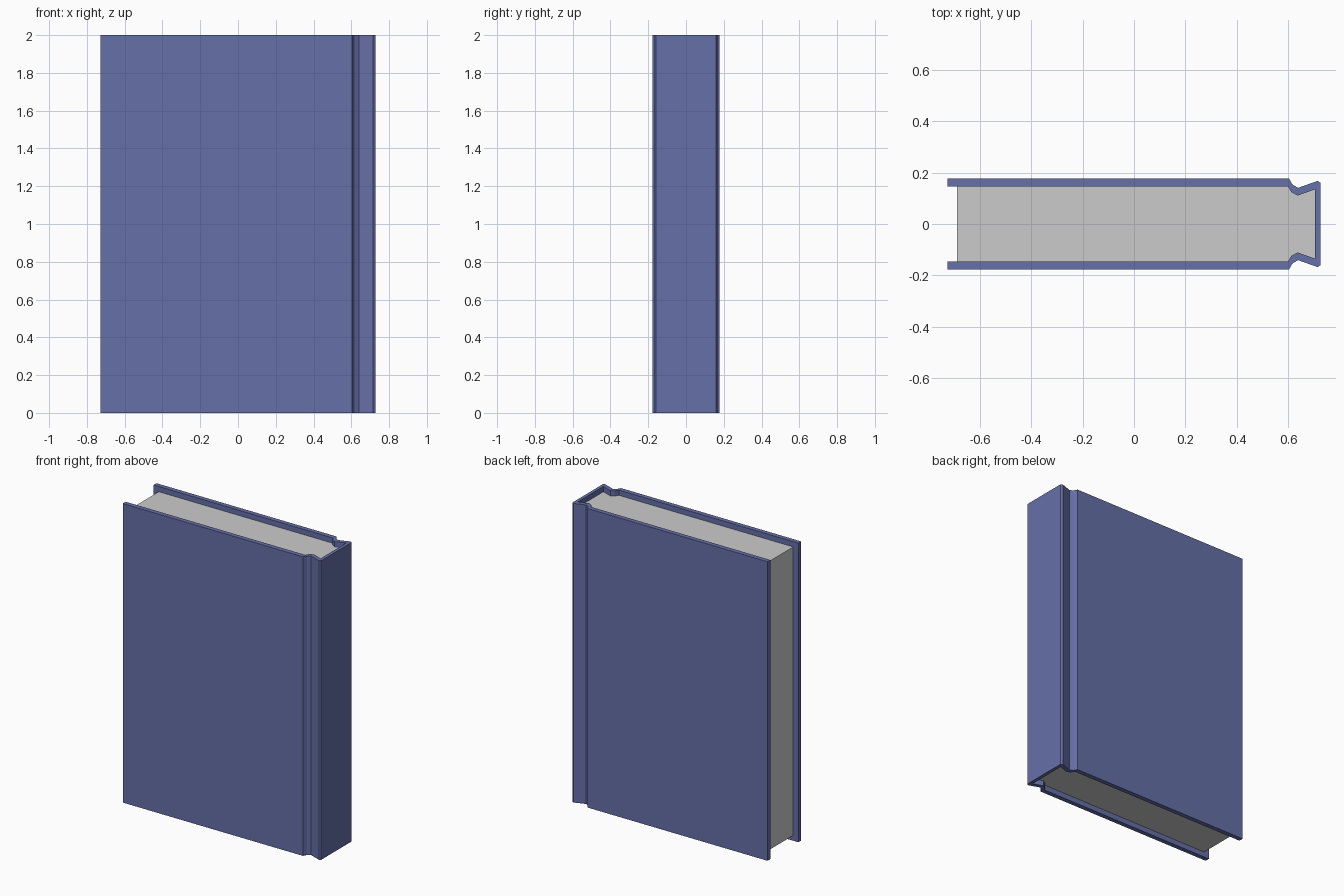
import bpy
import bmesh

if "Cube" in bpy.data.objects:
    bpy.data.objects.remove(bpy.data.objects["Cube"])


def prism(name, outline, z0, z1):
    """Extrude a closed XY outline from z0 up to z1."""
    bm = bmesh.new()
    face = bm.faces.new([bm.verts.new((x, y, z0)) for x, y in outline])
    top = bmesh.ops.extrude_face_region(bm, geom=[face])["geom"]
    bmesh.ops.translate(bm, vec=(0, 0, z1 - z0),
                        verts=[g for g in top if isinstance(g, bmesh.types.BMVert)])
    bmesh.ops.recalc_face_normals(bm, faces=bm.faces)
    mesh = bpy.data.meshes.new(name)
    bm.to_mesh(mesh)
    bm.free()
    obj = bpy.data.objects.new(name, mesh)
    bpy.context.collection.objects.link(obj)
    return obj


def mirrored(half):
    """Continue a half outline with its reflection across y = 0."""
    return half + [(x, -y) for x, y in reversed(half)]


# Half profiles from fore edge to spine, with the hinge groove
outer = [(-0.728, 0.178), (0.604, 0.178), (0.618, 0.154), (0.64, 0.141),
         (0.716, 0.168), (0.728, 0.16)]
groove = [(0.6, 0.147), (0.614, 0.124), (0.638, 0.111), (0.706, 0.135)]
inner = [(-0.728, 0.147)] + groove

# Hardback cover: one board wrapping front, spine and back
cover = prism("cover", mirrored(outer) + mirrored(inner)[::-1], 0, 2)
blue = bpy.data.materials.new("cover_blue")
blue.diffuse_color = (0.133, 0.16, 0.39, 1)
blue.use_nodes = True
blue.node_tree.nodes["Principled BSDF"].inputs["Base Color"].default_value = blue.diffuse_color
cover.data.materials.append(blue)

# Page block, set back from the cover on three edges
prism("pages", mirrored([(-0.69, 0.147)] + groove), 0.035, 1.965)
